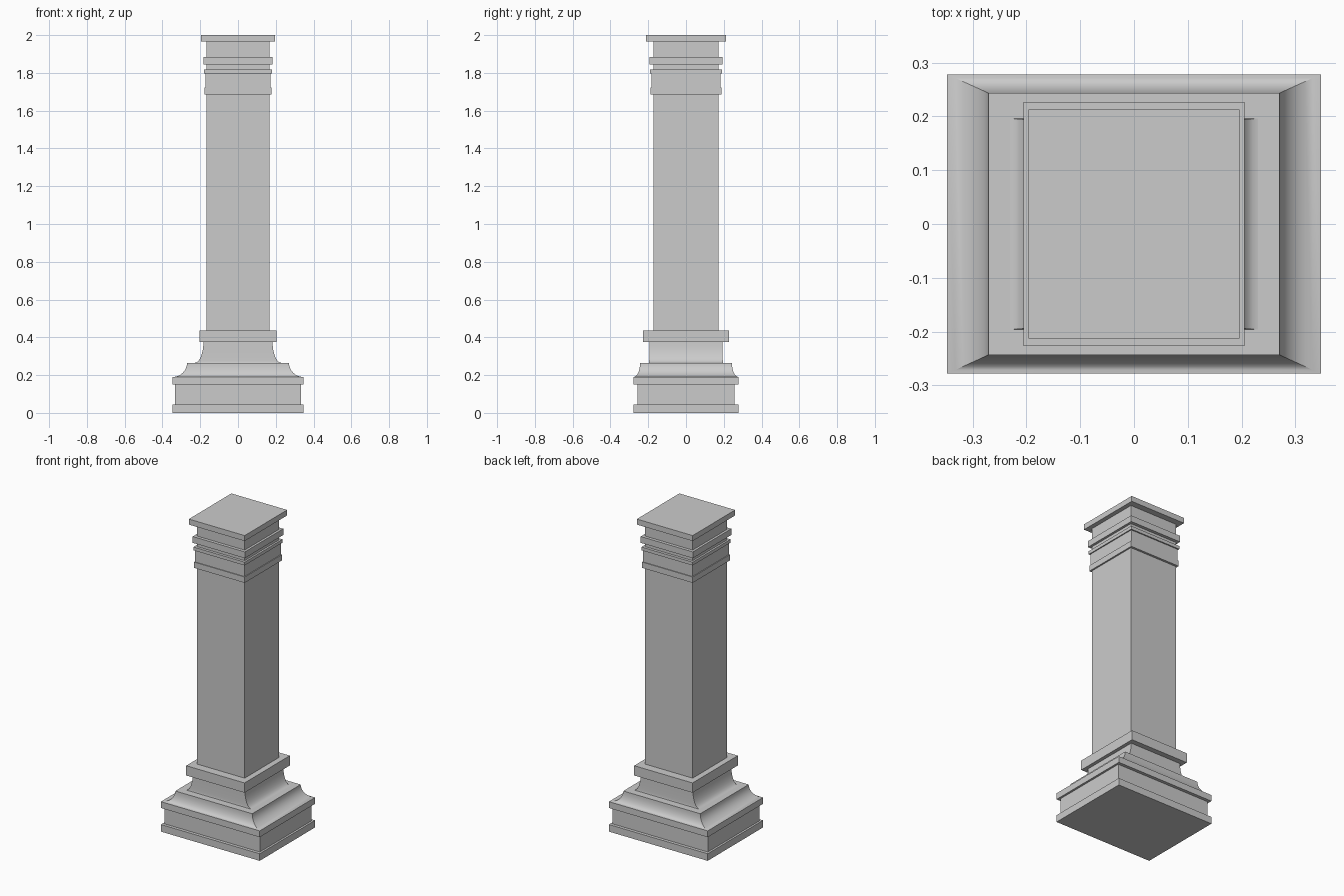
import bpy, bmesh, math

if "Cube" in bpy.data.objects:
    bpy.data.objects.remove(bpy.data.objects["Cube"], do_unlink=True)

STONE = (0.6, 0.6, 0.6, 1)
stone = bpy.data.materials.new("grey stone")
stone.use_nodes = True
stone.diffuse_color = STONE
stone.node_tree.nodes["Principled BSDF"].inputs["Base Color"].default_value = STONE


def loft(name, sections):
    """Closed solid through rectangles given as (half width, half depth, height)."""
    bm = bmesh.new()
    rings = [[bm.verts.new((sx * hx, sy * hy, z))
              for sx, sy in ((-1, -1), (1, -1), (1, 1), (-1, 1))]
             for hx, hy, z in sections]
    for low, high in zip(rings, rings[1:]):
        for i in range(4):
            j = (i + 1) % 4
            bm.faces.new((low[i], low[j], high[j], high[i]))
    bm.faces.new(rings[0][::-1])
    bm.faces.new(rings[-1])
    mesh = bpy.data.meshes.new(name)
    bm.to_mesh(mesh)
    bm.free()
    mesh.materials.append(stone)
    obj = bpy.data.objects.new(name, mesh)
    bpy.context.collection.objects.link(obj)
    bpy.ops.object.select_all(action='DESELECT')
    obj.select_set(True)
    bpy.context.view_layer.objects.active = obj
    bpy.ops.object.shade_smooth_by_angle(angle=math.radians(35))
    return obj


def slab(name, hx, hy, z0, z1):
    return loft(name, [(hx, hy, z0), (hx, hy, z1)])


def cove(name, bottom, top, steps=8):
    """Concave quarter-round moulding between two rectangles."""
    sections = []
    for i in range(steps + 1):
        a = math.pi / 2 * i / steps
        out, up = 1 - math.sin(a), 1 - math.cos(a)
        hx, hy = (t + (b - t) * out for b, t in zip(bottom[:2], top[:2]))
        sections.append((hx, hy, bottom[2] + (top[2] - bottom[2]) * up))
    return loft(name, sections)


# Plinth
slab("plinth_foot", 0.347, 0.278, 0, 0.045)
slab("plinth_block", 0.334, 0.258, 0.045, 0.15)
slab("plinth_cap", 0.347, 0.278, 0.15, 0.19)

# Base mouldings
cove("lower_cove", (0.347, 0.278, 0.19), (0.27, 0.243, 0.265))
cove("upper_cove", (0.23, 0.196, 0.265), (0.183, 0.193, 0.375))
slab("base_collar", 0.205, 0.227, 0.375, 0.437)

# Shaft
slab("shaft", 0.168, 0.173, 0.437, 1.685)

# Capital
slab("lower_band", 0.178, 0.187, 1.685, 1.722)
slab("frieze", 0.173, 0.182, 1.722, 1.797)
slab("thin_band", 0.18, 0.19, 1.797, 1.818)
slab("groove", 0.168, 0.173, 1.818, 1.845)
slab("upper_band", 0.183, 0.193, 1.845, 1.885)
slab("neck", 0.168, 0.173, 1.885, 1.965)
slab("top_cap", 0.196, 0.213, 1.965, 2.0)
